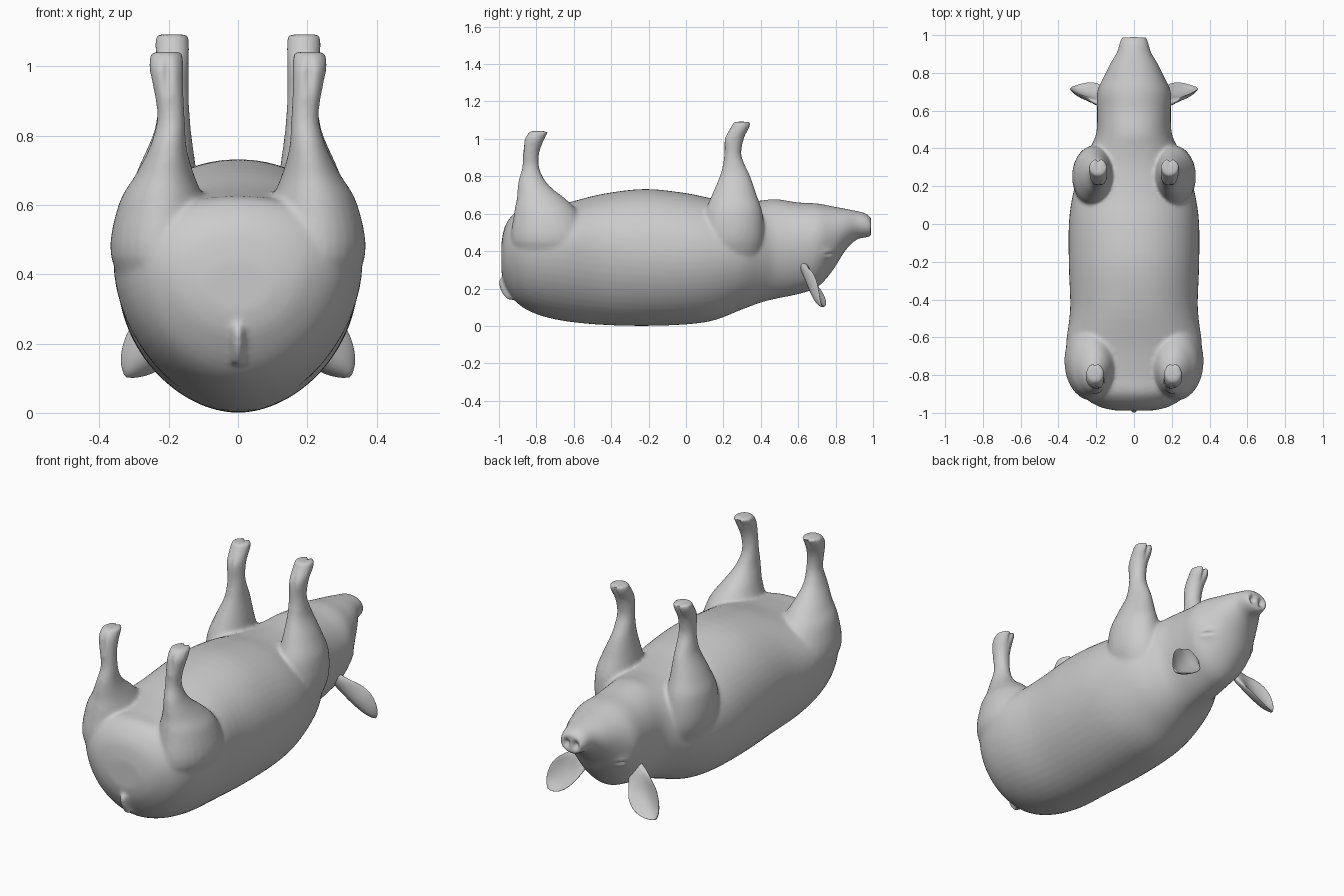
import bpy, bmesh
from math import sin, cos, pi, exp
from mathutils import Vector


def spline(rows, n):
    """Catmull-Rom refinement of a table of section values."""
    out = []
    for i in range(len(rows) - 1):
        a, b, c, d = rows[max(i - 1, 0)], rows[i], rows[i + 1], rows[min(i + 2, len(rows) - 1)]
        for k in range(n):
            t = k / n
            out.append([0.5 * (2 * q + (r - p) * t + (2 * p - 5 * q + 4 * r - s) * t * t
                               + (3 * q - p - 3 * r + s) * t ** 3) for p, q, r, s in zip(a, b, c, d)])
    return out + [list(rows[-1])]


def loft(bm, rings):
    """Closed skin through equal-length rings of points."""
    loops = [[bm.verts.new(p) for p in r] for r in rings]
    faces = []
    for a, b in zip(loops, loops[1:]):
        for i in range(len(a)):
            j = (i + 1) % len(a)
            faces.append(bm.faces.new((a[i], a[j], b[j], b[i])))
    faces += [bm.faces.new(loops[0]), bm.faces.new(loops[-1])]
    bmesh.ops.recalc_face_normals(bm, faces=faces)


def make(name, bm):
    mesh = bpy.data.meshes.new(name)
    bm.to_mesh(mesh)
    bm.free()
    ob = bpy.data.objects.new(name, mesh)
    bpy.context.collection.objects.link(ob)
    return ob


def power(v, e):
    return (1 if v >= 0 else -1) * abs(v) ** e


# trunk and head: y, bottom z, top z, half width, z of widest point
trunk = [
    (-0.987, 0.29, 0.44, 0.10, 0.37), (-0.965, 0.215, 0.54, 0.19, 0.40),
    (-0.90, 0.12, 0.615, 0.285, 0.43), (-0.80, 0.063, 0.63, 0.34, 0.44),
    (-0.65, 0.026, 0.655, 0.36, 0.44), (-0.45, 0.006, 0.705, 0.338, 0.41),
    (-0.22, 0.0, 0.732, 0.345, 0.39), (0.0, 0.008, 0.71, 0.345, 0.38),
    (0.15, 0.03, 0.68, 0.325, 0.38), (0.30, 0.088, 0.665, 0.285, 0.39),
    (0.40, 0.125, 0.67, 0.235, 0.41), (0.48, 0.145, 0.678, 0.20, 0.43),
    (0.60, 0.17, 0.66, 0.195, 0.45), (0.70, 0.205, 0.655, 0.195, 0.46),
    (0.78, 0.29, 0.64, 0.16, 0.49), (0.85, 0.40, 0.627, 0.125, 0.52),
    (0.91, 0.46, 0.615, 0.09, 0.54), (0.96, 0.472, 0.602, 0.076, 0.54),
    (0.99, 0.478, 0.578, 0.064, 0.53)]
bm = bmesh.new()
N = 56
rings = []
for y, z0, z1, w, zc in spline(trunk, 4):
    ring = []
    for i in range(N):
        a = 2 * pi * i / N
        s = sin(a)
        z = zc + (z1 - zc) * power(s, 0.95) if s > 0 else zc + (zc - z0) * power(s, 1.06)
        ring.append(Vector((w * power(cos(a), 0.95 if s > 0 else 1.06), y, z)))
    rings.append(ring)
loft(bm, rings)

# legs: x, y, z, radius in x, radius in y
front_leg = [
    (0.19, 0.302, 1.092, 0.046, 0.046), (0.19, 0.29, 1.06, 0.05, 0.052),
    (0.188, 0.256, 1.0, 0.046, 0.054), (0.185, 0.25, 0.92, 0.043, 0.046),
    (0.186, 0.256, 0.86, 0.047, 0.06), (0.19, 0.262, 0.8, 0.056, 0.082),
    (0.205, 0.258, 0.7, 0.085, 0.12), (0.213, 0.255, 0.6, 0.11, 0.155),
    (0.20, 0.25, 0.45, 0.12, 0.165), (0.16, 0.25, 0.3, 0.09, 0.13)]
hind_leg = [
    (0.205, -0.782, 1.042, 0.046, 0.053), (0.207, -0.81, 1.0, 0.05, 0.056),
    (0.20, -0.828, 0.93, 0.043, 0.045), (0.193, -0.83, 0.85, 0.04, 0.045),
    (0.20, -0.825, 0.78, 0.05, 0.07), (0.206, -0.805, 0.73, 0.066, 0.096),
    (0.212, -0.775, 0.68, 0.088, 0.13), (0.22, -0.745, 0.6, 0.125, 0.175),
    (0.22, -0.72, 0.45, 0.147, 0.215), (0.17, -0.70, 0.3, 0.12, 0.19)]
for table in (front_leg, hind_leg):
    for side in (-1, 1):
        loft(bm, [[Vector((side * (x + rx * cos(2 * pi * i / 28)), y + ry * sin(2 * pi * i / 28), z))
                   for i in range(28)] for x, y, z, rx, ry in spline(table, 4)])

# short tail lying against the rump: y, z, radius
tail = [(-0.95, 0.27, 0.010), (-0.978, 0.25, 0.016), (-0.977, 0.21, 0.018),
        (-0.956, 0.165, 0.017), (-0.935, 0.138, 0.013)]
loft(bm, [[Vector((r * cos(2 * pi * i / 14), y + 1.3 * r * sin(2 * pi * i / 14), z))
           for i in range(14)] for y, z, r in spline(tail, 4)])

# fuse everything into one smooth skin
raw = make("pig_raw", bm)
rem = raw.modifiers.new("fuse", 'REMESH')
rem.mode = 'VOXEL'
rem.voxel_size = 0.009
sm = raw.modifiers.new("soften", 'SMOOTH')
sm.factor = 0.5
sm.iterations = 12
skin = bpy.data.meshes.new_from_object(raw.evaluated_get(bpy.context.evaluated_depsgraph_get()))
bpy.data.objects.remove(raw)

# sculpted details: centre, radii, push along the normal (both sides)
details = [
    ((0.028, 0.985, 0.53), (0.014, 0.03, 0.02), -0.022),   # nostril
    ((0.165, 0.765, 0.385), (0.05, 0.035, 0.028), 0.010),  # eye bulge
    ((0.155, 0.765, 0.385), (0.05, 0.022, 0.007), -0.013),  # eye slit
    ((0.19, 0.34, 1.07), (0.009, 0.03, 0.05), -0.014),     # front hoof cleft
    ((0.205, -0.73, 1.02), (0.009, 0.03, 0.05), -0.014),   # hind hoof cleft
    ((0.188, 0.20, 1.0), (0.012, 0.03, 0.05), -0.010),     # front heel
    ((0.205, -0.868, 0.98), (0.012, 0.03, 0.05), -0.010)]  # hind heel
bm = bmesh.new()
bm.from_mesh(skin)
bm.normal_update()
for v in bm.verts:
    push = 0.0
    for c, r, depth in details:
        d = ((abs(v.co.x) - c[0]) / r[0]) ** 2 + ((v.co.y - c[1]) / r[1]) ** 2 + ((v.co.z - c[2]) / r[2]) ** 2
        if d < 9:
            push += depth * exp(-d)
    if push:
        v.co += v.normal * push
for f in bm.faces:
    f.smooth = True
make("pig_body", bm)

# cupped ears: x, y, z of the middle, half width, thickness, cup depth
ear = [(0.14, 0.635, 0.31, 0.04, 0.025, 0.0), (0.175, 0.658, 0.27, 0.06, 0.022, 0.015),
       (0.215, 0.683, 0.225, 0.078, 0.016, 0.04), (0.255, 0.70, 0.185, 0.08, 0.013, 0.045),
       (0.29, 0.712, 0.148, 0.062, 0.011, 0.035), (0.315, 0.72, 0.122, 0.034, 0.009, 0.015),
       (0.325, 0.724, 0.108, 0.008, 0.005, 0.0)]
across = Vector((0.62, -0.30, 0.62)).normalized()
along = Vector((0.185, 0.09, -0.2)).normalized()
facing = across.cross(along)
if facing.y < 0:
    facing = -facing
for side, name in ((-1, "ear_left"), (1, "ear_right")):
    bm = bmesh.new()
    rings = []
    for x, y, z, hw, th, cup in spline(ear, 4):
        ring = []
        for i in range(32):
            u, v = cos(2 * pi * i / 32), sin(2 * pi * i / 32)
            p = Vector((x, y, z)) + across * hw * u + facing * (th * v + cup * (u * u - 0.5))
            ring.append(Vector((side * p.x, p.y, p.z)))
        rings.append(ring)
    loft(bm, rings)
    for f in bm.faces:
        f.smooth = True
    make(name, bm)
